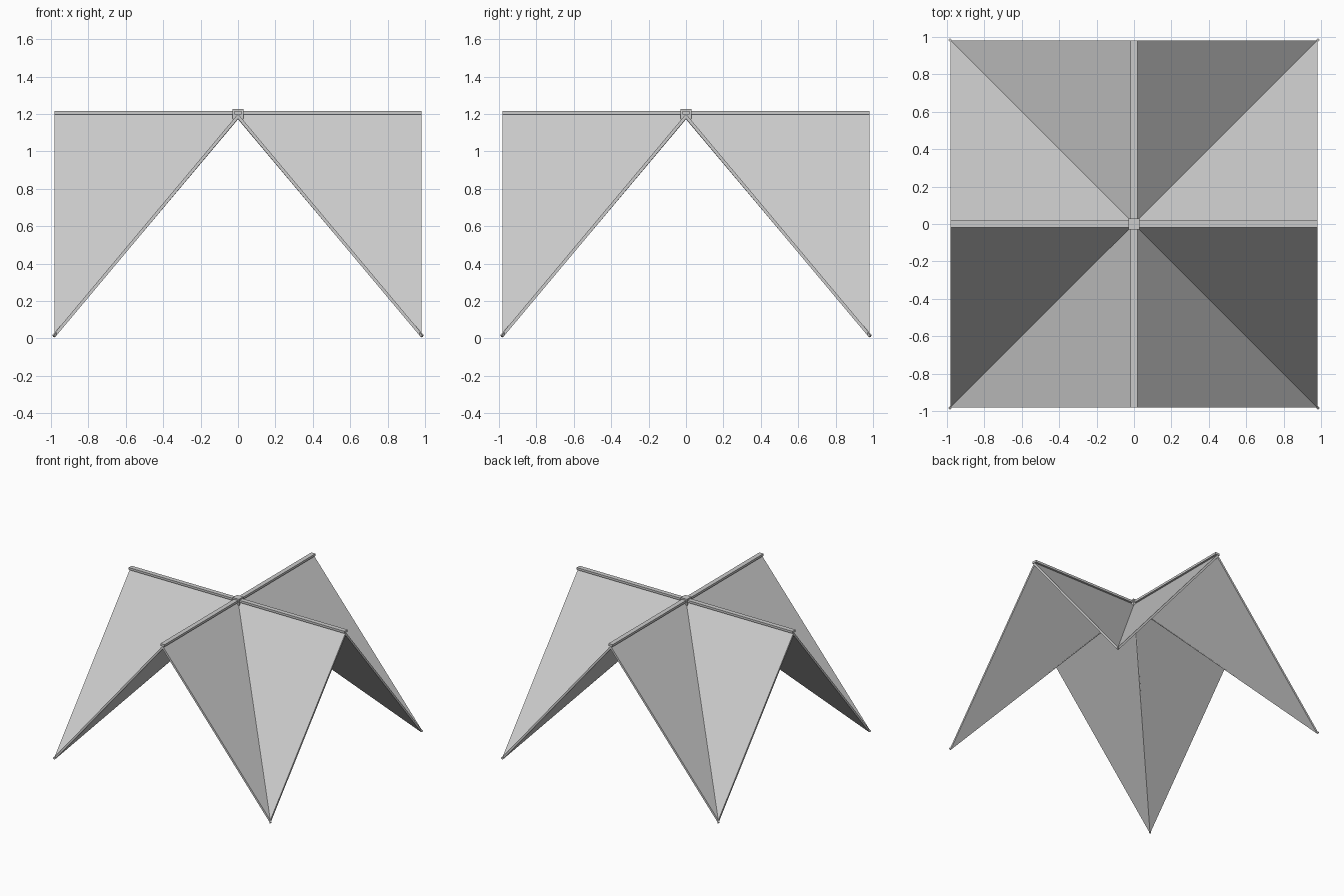
import bpy, bmesh
from mathutils import Vector

if "Cube" in bpy.data.objects:
    bpy.data.objects.remove(bpy.data.objects["Cube"], do_unlink=True)

HALF, RIDGE, TIP, THICK = 0.98, 1.2, 0.03, 0.026

grey = bpy.data.materials.new("light grey")
grey.use_nodes = True
grey.diffuse_color = (0.6, 0.6, 0.6, 1)
bsdf = next(n for n in grey.node_tree.nodes if n.type == "BSDF_PRINCIPLED")
bsdf.inputs["Base Color"].default_value = grey.diffuse_color


def finish(name, bm):
    bmesh.ops.recalc_face_normals(bm, faces=bm.faces)
    mesh = bpy.data.meshes.new(name)
    bm.to_mesh(mesh)
    bm.free()
    mesh.materials.append(grey)
    obj = bpy.data.objects.new(name, mesh)
    bpy.context.collection.objects.link(obj)
    return obj


def prism(name, outline, offset):
    """Slab from an outline, extruded along an offset."""
    bm = bmesh.new()
    face = bm.faces.new([bm.verts.new(p) for p in outline])
    out = bmesh.ops.extrude_face_region(bm, geom=[face], use_keep_orig=True)
    moved = [v for v in out["geom"] if isinstance(v, bmesh.types.BMVert)]
    bmesh.ops.translate(bm, verts=moved, vec=offset)
    return finish(name, bm)


def bar(name, start, end, width, height):
    """Rectangular bar between two points."""
    start, end = Vector(start), Vector(end)
    axis = (end - start).normalized()
    side = axis.cross(Vector((0, 0, 1))).normalized() * width / 2
    up = side.cross(axis).normalized() * height / 2
    ring = [start + side + up, start - side + up,
            start - side - up, start + side - up]
    return prism(name, ring, end - start)


# Folded legs: two sloping triangular panels and a slim hip bar each
for sy, depth in ((-1, "front"), (1, "back")):
    for sx, hand in ((-1, "right"), (1, "left")):
        corner = (sx * HALF, sy * HALF, TIP)
        for label, mid in (("side", (sx * HALF, 0, RIDGE)),
                           ("end", (0, sy * HALF, RIDGE))):
            prism(f"{depth}_{hand}_{label}_panel",
                  [(0, 0, RIDGE), mid, corner], (0, 0, -THICK))
        bar(f"{depth}_{hand}_hip_bar", (0, 0, RIDGE - 0.016),
            (sx * 0.986, sy * 0.986, 0.012), 0.012, 0.012)

# Ridge beams crossing at the top
zb = RIDGE + 0.006
bar("cross_ridge_beam", (-HALF, 0, zb), (HALF, 0, zb), 0.038, 0.018)
bar("long_ridge_beam", (0, -HALF, zb), (0, HALF, zb), 0.038, 0.018)

# Central joint block
bar("centre_block", (-0.029, 0, RIDGE), (0.029, 0, RIDGE), 0.058, 0.054)
